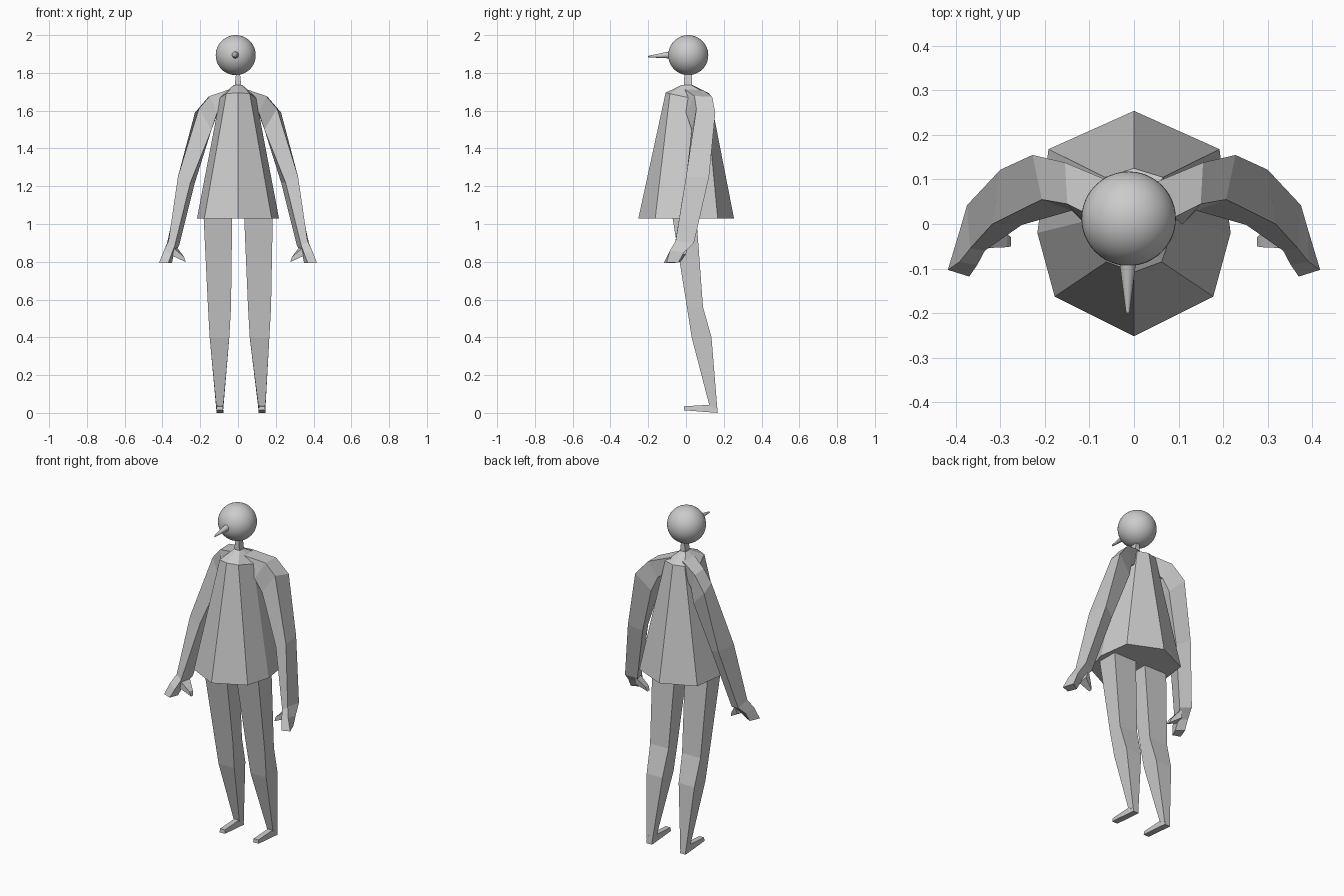
import bpy, bmesh
from mathutils import Vector


def loft(name, rings, sx=1):
    """Skin a list of equal-length rings and close both ends; sx=-1 mirrors."""
    bm = bmesh.new()
    rows = [[bm.verts.new((sx * x, y, z)) for x, y, z in r] for r in rings]
    n = len(rows[0])
    for a, b in zip(rows, rows[1:]):
        for i in range(n):
            j = (i + 1) % n
            bm.faces.new((a[i], a[j], b[j], b[i]))
    bm.faces.new(rows[0])
    bm.faces.new(rows[-1])
    bmesh.ops.recalc_face_normals(bm, faces=bm.faces[:])
    me = bpy.data.meshes.new(name)
    bm.to_mesh(me)
    bm.free()
    ob = bpy.data.objects.new(name, me)
    bpy.context.collection.objects.link(ob)
    return ob


def sym(half):
    """Complete a ring whose first and last points lie on x = 0."""
    return half + [(-x, y, z) for x, y, z in half[-2:0:-1]]


def box_ring(x0, x1, y0, y1, zf, zb):
    """Four-cornered ring with separate front and back heights."""
    return [(x0, y0, zf), (x1, y0, zf), (x1, y1, zb), (x0, y1, zb)]


def smooth():
    bpy.ops.object.shade_smooth_by_angle()


# head
bpy.ops.mesh.primitive_uv_sphere_add(segments=48, ring_count=24, radius=0.106,
                                     location=(-0.012, 0.012, 1.894))
bpy.context.object.name = "head"
smooth()

# nose
base, tip = Vector((-0.014, -0.075, 1.896)), Vector((-0.014, -0.2, 1.886))
bpy.ops.mesh.primitive_cone_add(vertices=24, radius1=0.02, radius2=0.004,
                                depth=(tip - base).length, location=(base + tip) / 2)
nose = bpy.context.object
nose.name = "nose"
nose.rotation_euler = (tip - base).to_track_quat('Z', 'Y').to_euler()
smooth()

# neck
loft("neck", [box_ring(-0.02, 0.02, -0.012, 0.032, 1.71, 1.71),
              box_ring(-0.009, 0.009, -0.008, 0.03, 1.81, 1.81)])

# flared eight-sided tunic with a sloping collar
loft("tunic", [
    sym([(0, -0.252, 1.03), (0.178, -0.163, 1.03), (0.217, -0.02, 1.03),
         (0.192, 0.168, 1.03), (0, 0.254, 1.03)]),
    sym([(0, -0.108, 1.695), (0.062, -0.085, 1.69), (0.095, 0.01, 1.67),
         (0.065, 0.105, 1.69), (0, 0.125, 1.69)]),
    sym([(0, -0.02, 1.737), (0.018, -0.012, 1.737), (0.022, 0.01, 1.737),
         (0.018, 0.03, 1.735), (0, 0.035, 1.735)])])

# ring order: outer front, inner front, inner back, outer back
ARM = [
    [(0.04, -0.01, 1.715), (0.05, -0.02, 1.62), (0.05, 0.09, 1.62), (0.04, 0.09, 1.71)],
    [(0.15, 0.045, 1.677), (0.11, 0.0, 1.59), (0.11, 0.11, 1.58), (0.155, 0.138, 1.675)],
    [(0.207, 0.055, 1.61), (0.14, 0.03, 1.5), (0.14, 0.13, 1.5), (0.228, 0.155, 1.59)],
    [(0.318, 0.0, 1.25), (0.252, -0.002, 1.22), (0.228, 0.085, 1.22), (0.3, 0.122, 1.25)],
    [(0.368, -0.055, 0.91), (0.335, -0.06, 0.885), (0.312, 0.015, 0.885), (0.375, 0.042, 0.9)]]
HAND = [
    ARM[-1],
    [(0.392, -0.085, 0.86), (0.352, -0.092, 0.84), (0.34, -0.03, 0.84), (0.39, -0.01, 0.85)],
    [(0.418, -0.103, 0.795), (0.37, -0.118, 0.793), (0.35, -0.068, 0.793), (0.395, -0.04, 0.797)]]
THUMB = [
    [(0.35, -0.055, 0.88), (0.345, -0.055, 0.83), (0.34, 0.0, 0.84), (0.33, 0.01, 0.885)],
    [(0.285, -0.052, 0.825), (0.276, -0.05, 0.798), (0.276, -0.03, 0.798), (0.285, -0.022, 0.825)]]

for side, s in (("right", 1), ("left", -1)):
    loft(side + "_arm", ARM, s)
    loft(side + "_hand", HAND, s)
    loft(side + "_thumb", THUMB, s)

    # leg and foot, drifting slightly toward +x at the ground
    k, a = 0.008 * s, 0.015 * s
    loft(side + "_leg", [
        box_ring(0.03, 0.185, -0.082, 0.05, 1.1, 1.1),
        box_ring(0.045 + k, 0.167 + k, 0.005, 0.09, 0.56, 0.56),
        box_ring(0.054 + k, 0.158 + k, 0.03, 0.135, 0.4, 0.4),
        box_ring(0.093 + a, 0.13 + a, 0.125, 0.166, 0.035, 0.02)], s)
    loft(side + "_foot", [
        box_ring(0.093 + a, 0.13 + a, -0.012, 0.168, 0.014, 0.0),
        box_ring(0.096 + a, 0.127 + a, -0.01, 0.164, 0.035, 0.045)], s)
